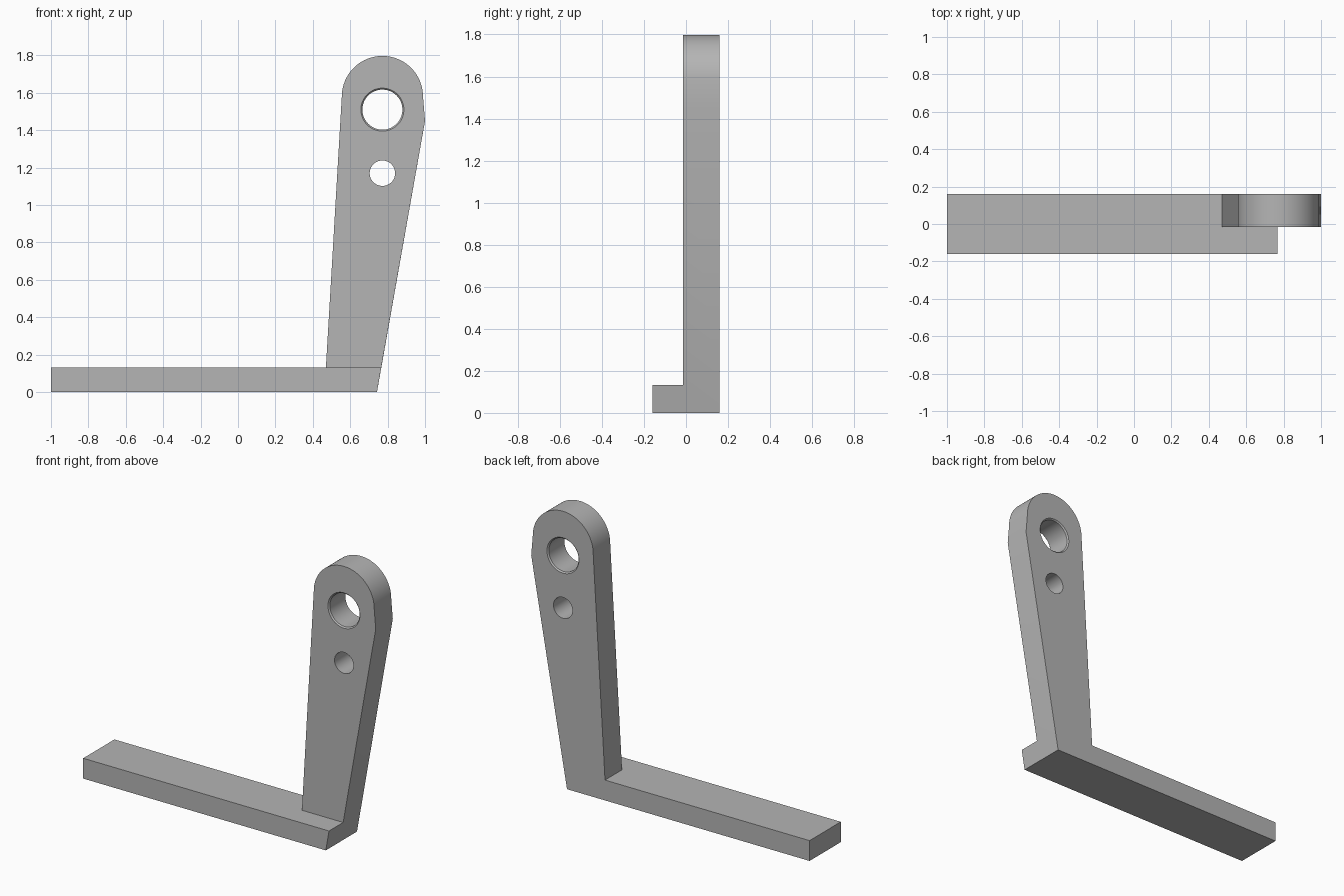
import bpy, bmesh
from math import sin, cos, pi, radians

cube = bpy.data.objects.get("Cube")
if cube:
    bpy.data.objects.remove(cube, do_unlink=True)

FRONT, MID, BACK = -0.16, -0.015, 0.16
BASE_TOP = 0.132
AXIS_X = 0.772

grey = bpy.data.materials.new("plain grey")
grey.use_nodes = True
colour = (0.46, 0.46, 0.46, 1)
grey.diffuse_color = colour
grey.node_tree.nodes["Principled BSDF"].inputs["Base Color"].default_value = colour


def finish(name, bm):
    bmesh.ops.recalc_face_normals(bm, faces=bm.faces)
    mesh = bpy.data.meshes.new(name)
    bm.to_mesh(mesh)
    bm.free()
    mesh.materials.append(grey)
    obj = bpy.data.objects.new(name, mesh)
    bpy.context.collection.objects.link(obj)
    return obj


def loft(name, sections):
    """Join matching x-z outlines placed at given y positions, capping both ends."""
    bm = bmesh.new()
    loops = [[bm.verts.new((x, y, z)) for x, z in outline] for y, outline in sections]
    for a, b in zip(loops, loops[1:]):
        for i in range(len(a)):
            j = (i + 1) % len(a)
            bm.faces.new((a[i], a[j], b[j], b[i]))
    bm.faces.new(loops[0])
    bm.faces.new(loops[-1])
    return finish(name, bm)


def circle(z, r, n=64):
    return [(AXIS_X + r * cos(2 * pi * i / n), z + r * sin(2 * pi * i / n)) for i in range(n)]


def boolean(target, tool, operation):
    mod = target.modifiers.new(operation.lower(), 'BOOLEAN')
    mod.operation, mod.solver, mod.object = operation, 'EXACT', tool
    bpy.context.view_layer.objects.active = target
    bpy.ops.object.modifier_apply(modifier=mod.name)
    bpy.data.objects.remove(tool, do_unlink=True)


# Flat foot bar with a slanted end
foot = [(-1, 0), (0.743, 0), (0.766, BASE_TOP), (-1, BASE_TOP)]
bracket = loft("bracket", [(FRONT, foot), (BACK, foot)])

# Tapered upright arm with a rounded head
arc = [(AXIS_X + 0.217 * cos(pi * i / 40), 1.58 + 0.217 * sin(pi * i / 40)) for i in range(41)]
arm = [(0.47, BASE_TOP), (0.766, BASE_TOP), (1.0, 1.45)] + arc
upright = loft("upright", [(MID, arm), (BACK, arm)])

# Large chamfered bore and small plain hole
chamfer = 0.008
bore = loft("bore_cutter", [(y, circle(1.51, r)) for y, r in (
    (MID - chamfer, 0.107 + 2 * chamfer), (MID + chamfer, 0.107),
    (BACK - chamfer, 0.107), (BACK + chamfer, 0.107 + 2 * chamfer))])
pin_hole = loft("pin_cutter", [(y, circle(1.17, 0.068)) for y in (MID - 0.1, BACK + 0.1)])
boolean(upright, bore, 'DIFFERENCE')
boolean(upright, pin_hole, 'DIFFERENCE')
boolean(bracket, upright, 'UNION')

# Merge flush faces into one clean back face, then smooth the curves
bm = bmesh.new()
bm.from_mesh(bracket.data)
bmesh.ops.remove_doubles(bm, verts=bm.verts, dist=0.0002)
bmesh.ops.dissolve_limit(bm, angle_limit=radians(0.3), verts=bm.verts, edges=bm.edges)
bm.to_mesh(bracket.data)
bm.free()
bpy.ops.object.select_all(action='DESELECT')
bracket.select_set(True)
bpy.context.view_layer.objects.active = bracket
bpy.ops.object.shade_smooth_by_angle(angle=radians(20))
